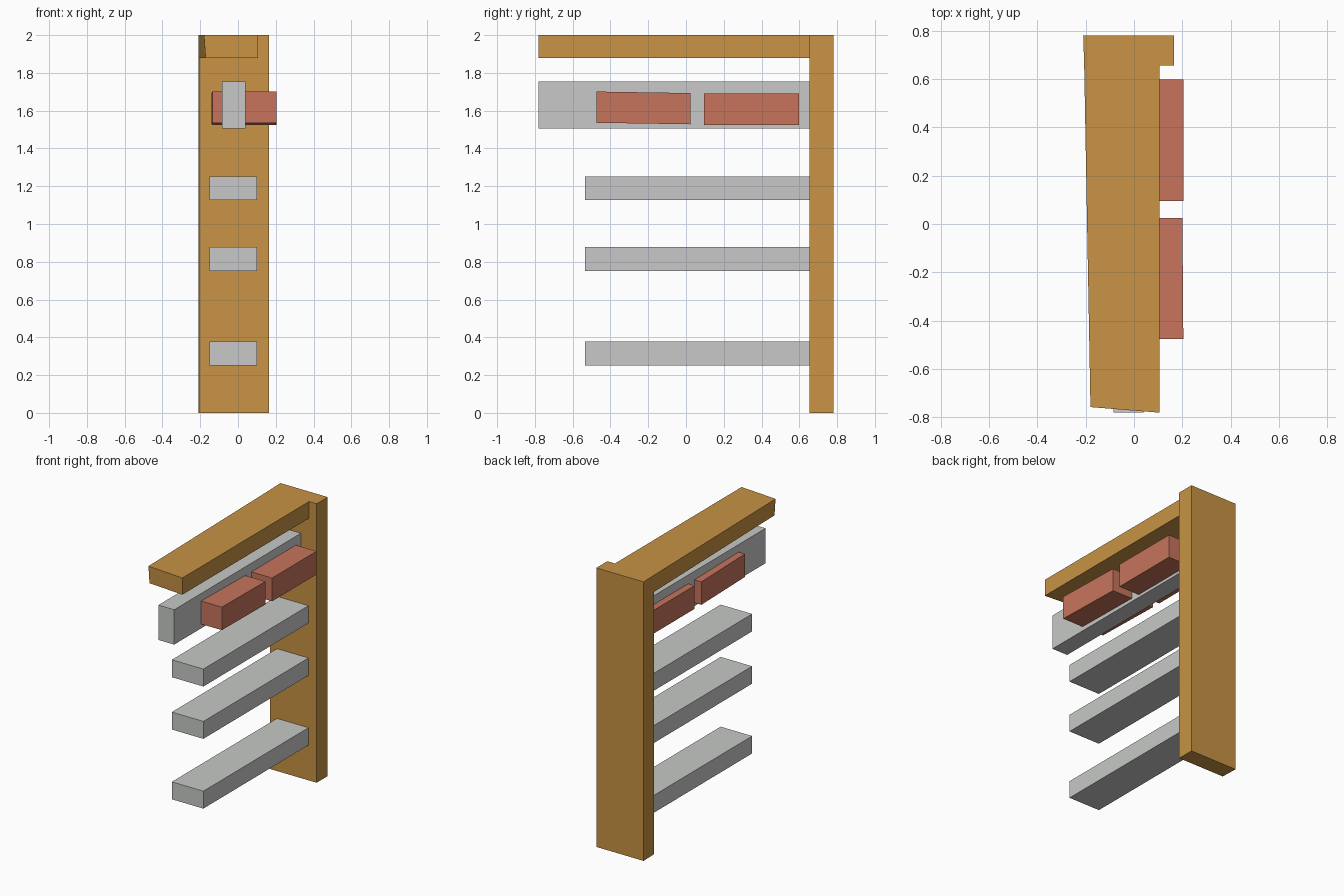
import bpy
import bmesh

if "Cube" in bpy.data.objects:
    bpy.data.objects.remove(bpy.data.objects["Cube"])


def material(name, color):
    m = bpy.data.materials.new(name)
    m.diffuse_color = (*color, 1)
    m.use_nodes = True
    m.node_tree.nodes["Principled BSDF"].inputs["Base Color"].default_value = m.diffuse_color
    return m


wood = material("ochre wood", (0.578, 0.292, 0.058))
grey = material("light grey", (0.571, 0.584, 0.571))
red = material("brick red", (0.57, 0.175, 0.107))


def block(name, x, y, z, mat, adjust=None):
    """Box from (min, max) ranges; adjust(co) may nudge its corners."""
    bm = bmesh.new()
    bmesh.ops.create_cube(bm, size=1)
    for v in bm.verts:
        v.co = [r[int(c > 0)] for c, r in zip(v.co, (x, y, z))]
        if adjust:
            adjust(v.co)
    mesh = bpy.data.meshes.new(name)
    bm.to_mesh(mesh)
    bm.free()
    mesh.materials.append(mat)
    ob = bpy.data.objects.new(name, mesh)
    bpy.context.collection.objects.link(ob)
    return ob


# Upright post, its left side slightly skewed
def skew_post(co):
    if co.x < 0 and co.y < 0.7:
        co.x += 0.004


block("post", (-0.21, 0.165), (0.655, 0.78), (0, 2), wood, skew_post)


# Top beam, tapering towards a crooked front end
def taper_beam(co):
    if co.x < 0 and co.y < 0:
        co.x = -0.18 if co.z > 1.95 else -0.172
        co.y = -0.757


block("top_beam", (-0.206, 0.105), (-0.78, 0.655), (1.88, 2), wood, taper_beam)

# Upright rail that carries the bricks
block("upper_rail", (-0.085, 0.04), (-0.78, 0.655), (1.505, 1.755), grey)

# Lower rungs
for i, z in enumerate((0.252, 0.752, 1.127)):
    block(f"rung_{i + 1}", (-0.15, 0.1), (-0.535, 0.655), (z, z + 0.125), grey)


# Bricks through the upper rail, the front one a little crooked
def tilt_brick(co):
    if co.y < 0:
        co.z += 0.008
        co.x += 0.004


block("front_brick", (-0.139, 0.2), (-0.475, 0.025), (1.528, 1.693), red, tilt_brick)
block("back_brick", (-0.135, 0.204), (0.095, 0.598), (1.525, 1.692), red)
